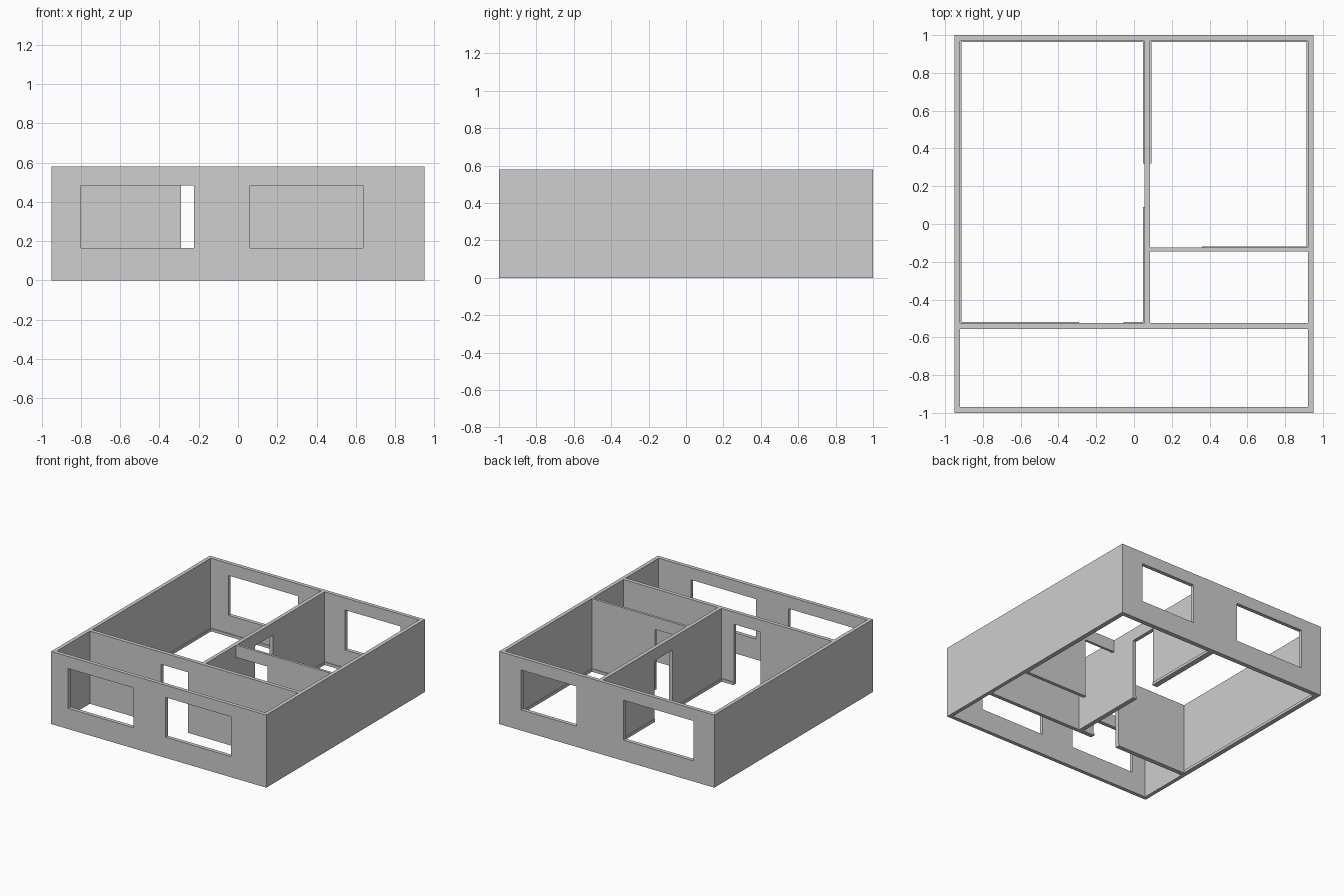
import bpy
from mathutils import Vector

cube = bpy.data.objects.get("Cube")
if cube:
    bpy.data.objects.remove(cube, do_unlink=True)

# Main dimensions
W, D, H = 0.95, 1.0, 0.58      # half width, half depth, wall height
T = 0.03                       # wall thickness
SILL, HEAD = 0.165, 0.483      # window sill and top of openings
X_IN, Y_IN = W - T, D - T      # inner faces of the outside walls
MID_L, MID_R = 0.055, 0.085    # dividing wall
HALL_F, HALL_B = -0.555, -0.525
ROOM_F, ROOM_B = -0.145, -0.125
BASE_T, BASE_H = 0.007, 0.022  # skirting board

grey = bpy.data.materials.new("plaster_grey")
grey.use_nodes = True
colour = (0.62, 0.62, 0.62, 1)
grey.diffuse_color = colour
grey.node_tree.nodes["Principled BSDF"].inputs["Base Color"].default_value = colour


def box(name, x, y, z):
    """Axis-aligned box from three (low, high) ranges."""
    corners = [Vector((a, b, c)) for a in x for b in y for c in z]
    faces = [(0, 1, 3, 2), (4, 6, 7, 5), (0, 4, 5, 1),
             (2, 3, 7, 6), (0, 2, 6, 4), (1, 5, 7, 3)]
    mesh = bpy.data.meshes.new(name)
    mesh.from_pydata(corners, [], faces)
    mesh.materials.append(grey)
    obj = bpy.data.objects.new(name, mesh)
    bpy.context.collection.objects.link(obj)
    return obj


def wall(name, x, y, openings=(), along_x=True):
    """Full-height wall; each opening is (low, high, bottom) along its length."""
    obj = box(name, x, y, (0, H))
    for i, (low, high, bottom) in enumerate(openings):
        across = y if along_x else x
        deep = (across[0] - T, across[1] + T)
        span = (low, high)
        cx, cy = (span, deep) if along_x else (deep, span)
        cutter = box(f"{name}_cutter_{i + 1}", cx, cy, (bottom, HEAD))
        cutter.hide_render = True
        cutter.hide_viewport = True
        cut = obj.modifiers.new(f"opening_{i + 1}", 'BOOLEAN')
        cut.operation = 'DIFFERENCE'
        cut.solver = 'EXACT'
        cut.object = cutter
    return obj


DOOR = -T   # door cutters start below the floor line

# Outside walls
wall("front_wall", (-W, W), (-D, -Y_IN),
     [(-0.80, -0.225, SILL), (0.06, 0.637, SILL)])
wall("back_wall", (-W, W), (Y_IN, D),
     [(-0.765, -0.147, SILL), (0.268, 0.757, SILL)])
for name, side in (("left_wall", 1), ("right_wall", -1)):
    wall(name, sorted((side * X_IN, side * W)), (-Y_IN, Y_IN))

# Inside walls with doorways
wall("hall_wall", (-X_IN, X_IN), (HALL_F, HALL_B), [(-0.29, -0.055, DOOR)])
wall("dividing_wall", (MID_L, MID_R), (HALL_B, Y_IN),
     [(0.09, 0.32, DOOR)], along_x=False)
wall("small_room_wall", (MID_R, X_IN), (ROOM_F, ROOM_B),
     [(MID_R - T, 0.36, DOOR)])


# Skirting boards, set against a wall face on the given side
def skirting(name, span, face, side, along_x):
    deep = sorted((face, face + side * BASE_T))
    x, y = (span, deep) if along_x else (deep, span)
    box(name + "_skirting", x, y, (0, BASE_H))


skirting("large_room_side", (HALL_B, Y_IN), -X_IN, 1, False)
skirting("large_room_back", (-X_IN, MID_L), Y_IN, -1, True)
skirting("large_room_front_long", (-X_IN, -0.29), HALL_B, 1, True)
skirting("large_room_front_short", (-0.055, MID_L), HALL_B, 1, True)
skirting("large_room_divider_front", (HALL_B, 0.09), MID_L, -1, False)
skirting("large_room_divider_back", (0.32, Y_IN), MID_L, -1, False)
skirting("small_room_divider", (0.32, Y_IN), MID_R, 1, False)
skirting("small_room_back", (MID_R, X_IN), Y_IN, -1, True)
skirting("small_room_side", (ROOM_B, Y_IN), X_IN, -1, False)
skirting("small_room_front", (0.36, X_IN), ROOM_B, 1, True)
